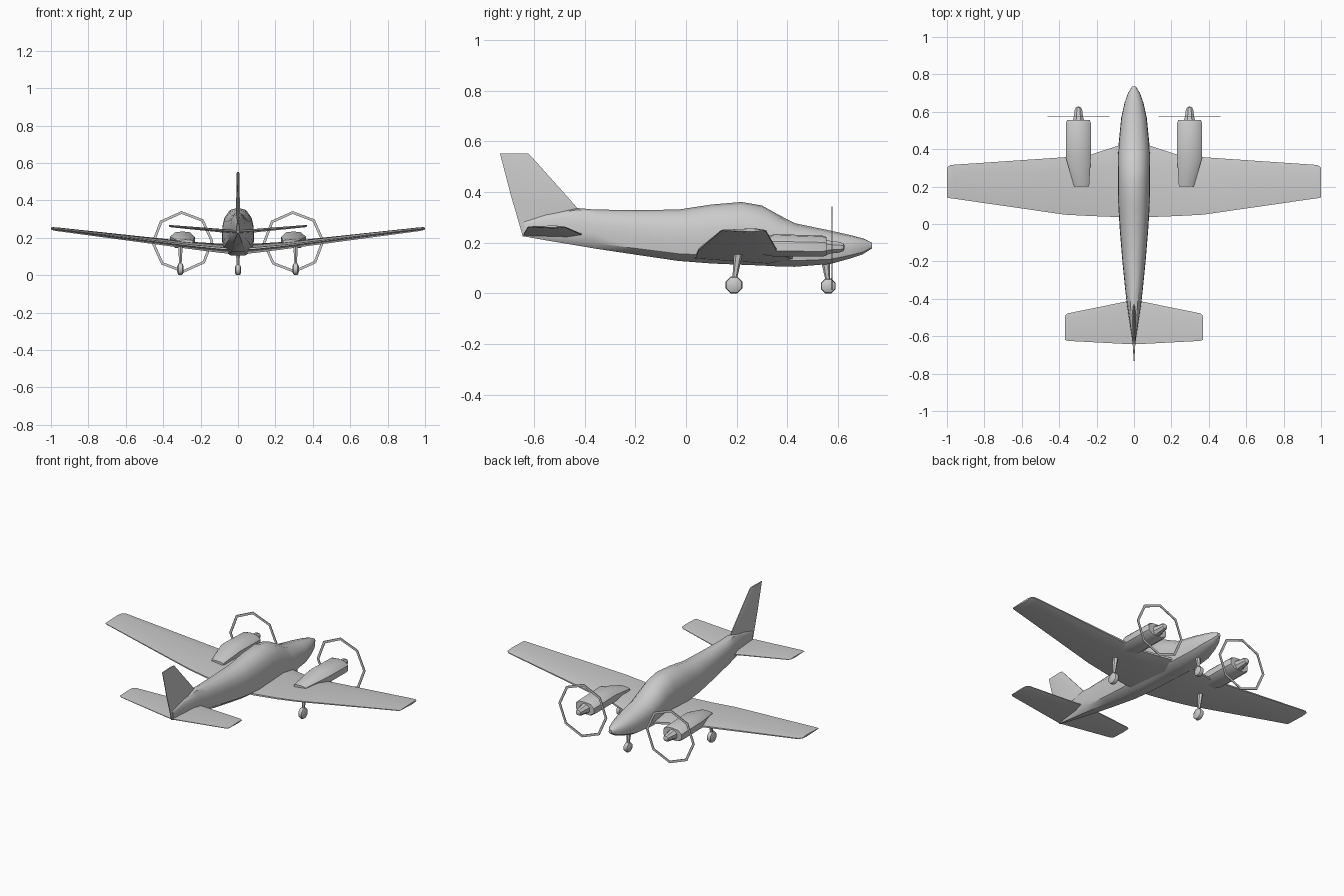
import bpy, bmesh, math
from mathutils import Vector

if "Cube" in bpy.data.objects:
    bpy.data.objects.remove(bpy.data.objects["Cube"])


def loft(name, rings, angle=35, closed=False):
    """Skin a list of equal-length point rings; cap the ends unless closed."""
    bm = bmesh.new()
    vr = [[bm.verts.new(p) for p in r] for r in rings]
    n = len(vr[0])
    pairs = list(zip(vr, vr[1:])) + ([(vr[-1], vr[0])] if closed else [])
    for a, b in pairs:
        for i in range(n):
            j = (i + 1) % n
            bm.faces.new((a[i], a[j], b[j], b[i]))
    if not closed:
        bm.faces.new(vr[0])
        bm.faces.new(vr[-1])
    bmesh.ops.recalc_face_normals(bm, faces=bm.faces)
    me = bpy.data.meshes.new(name)
    bm.to_mesh(me)
    bm.free()
    ob = bpy.data.objects.new(name, me)
    bpy.context.collection.objects.link(ob)
    bpy.ops.object.select_all(action='DESELECT')
    ob.select_set(True)
    bpy.context.view_layer.objects.active = ob
    bpy.ops.object.shade_smooth_by_angle(angle=math.radians(angle))
    return ob


def foil(y0, y1, t):
    """Six-sided wing section as (chord position, half thickness) pairs."""
    c = y1 - y0
    return [(y1, -t * .25), (y1, t * .25), (y1 - c * .25, t),
            (y0, t * .2), (y0, -t * .2), (y1 - c * .25, -t)]


def surface(name, secs):
    """Full-span lifting surface from half-span sections x, trailing y, leading y, z, half thickness."""
    full = [(-s[0],) + s[1:] for s in reversed(secs)] + [s for s in secs if s[0] > 0]
    return loft(name, [[(x, y, z + d) for y, d in foil(y0, y1, t)]
                       for x, y0, y1, z, t in full], 25)


def ring8(cx, cy, cz, r, axis, n=8, sx=1, sz=1):
    pts = []
    for i in range(n):
        a = 2 * math.pi * (i + .5) / n
        u, v = r * math.cos(a) * sx, r * math.sin(a) * sz
        pts.append((cx + u, cy, cz + v) if axis == 'y' else
                   (cx, cy + u, cz + v) if axis == 'x' else (cx + u, cy + v, cz))
    return pts


# Fuselage: y, half width, bottom z, top z
half = [(1, .38), (.97, .60), (.85, .78), (.50, .95)]
stations = [(.735, .010, .178, .200), (.70, .032, .155, .217), (.65, .050, .138, .230),
            (.57, .068, .116, .248), (.43, .082, .105, .277), (.37, .085, .106, .308),
            (.30, .086, .110, .347), (.22, .086, .113, .361), (.10, .084, .118, .351),
            (-.03, .076, .128, .331), (-.20, .062, .153, .329), (-.36, .046, .177, .331),
            (-.43, .038, .189, .337), (-.55, .020, .209, .315), (-.64, .007, .225, .285)]
rings = []
for y, w, zb, zt in stations:
    h = zt - zb
    right = [(.45, 0), (.92, .14)] + half
    rings.append([(w * a, y, zb + h * b) for a, b in right] + [(0, y, zt)]
                 + [(-w * a, y, zb + h * b) for a, b in reversed(right)])
loft("fuselage", rings, 40)

# Main wing and tailplane
surface("wing", [(0, .035, .43, .140, .026), (.08, .037, .42, .143, .025),
                 (.24, .043, .368, .158, .020), (.37, .050, .357, .174, .018),
                 (.96, .135, .317, .245, .010), (.985, .138, .314, .248, .009),
                 (1.0, .143, .300, .250, .006)])
surface("tailplane", [(0, -.642, -.412, .230, .010), (.03, -.642, -.412, .233, .010),
                      (.355, -.625, -.478, .262, .006), (.37, -.618, -.490, .264, .004)])

# Vertical fin
loft("fin", [[(d, y, z) for y, d in foil(y0, y1, t)] for z, y0, y1, t in
             [(.225, -.645, -.50, .008), (.337, -.677, -.43, .011),
              (.38, -.690, -.467, .010), (.545, -.733, -.615, .007), (.552, -.735, -.622, .005)]], 25)

for s, side in ((-1, "left"), (1, "right")):
    # Engine nacelle: flattened cowling tapering back into the wing
    nac = []
    for y, cx, w, zb, zt in [(.20, .280, .040, .170, .190), (.35, .297, .066, .145, .234),
                             (.54, .297, .066, .145, .228), (.556, .297, .061, .150, .222)]:
        h = zt - zb
        prof = [(-.55, 0), (.55, 0), (1, .25), (1, .68), (.62, .95), (0, 1),
                (-.62, .95), (-1, .68), (-1, .25)]
        nac.append([(s * (cx + w * a), y, zb + h * b) for a, b in prof])
    loft(side + "_nacelle", nac, 40)
    # Spinner
    loft(side + "_spinner", [ring8(s * .297, y, .182, r, 'y') for y, r in
                             [(.55, .034), (.575, .026), (.605, .023), (.622, .016), (.627, .006)]], 40)
    # Octagonal propeller sweep ring
    tube = []
    for i in range(8):
        a = math.pi * i / 4 + .03
        tube.append([(s * .297 + r * math.cos(a), y, .178 + r * math.sin(a))
                     for r, y in [(.150, .574), (.165, .574), (.165, .578), (.150, .578)]])
    loft(side + "_propeller_ring", tube, 20, closed=True)


def gear(name, x, y, r, w, top, dy):
    """Rounded eight-sided wheel and a tapered strut above it."""
    loft(name + "_wheel", [ring8(x + w * k, y, r, r * f / math.cos(math.pi / 8), 'x')
                           for k, f in [(-1, .5), (-.65, .9), (0, 1), (.65, .9), (1, .5)]], 45)
    loft(name + "_strut", [ring8(x, y + dy * k, z, q, 'z', 6, .8) for z, q, k in
                           [(r, .009, 0), (r * 2, .010, .2), (top, .018, 1)]], 45)


# Landing gear
gear("left_main", -.308, .19, .033, .017, .165, .018)
gear("right_main", .308, .19, .033, .017, .165, .018)
gear("nose", 0, .562, .029, .017, .135, -.012)
